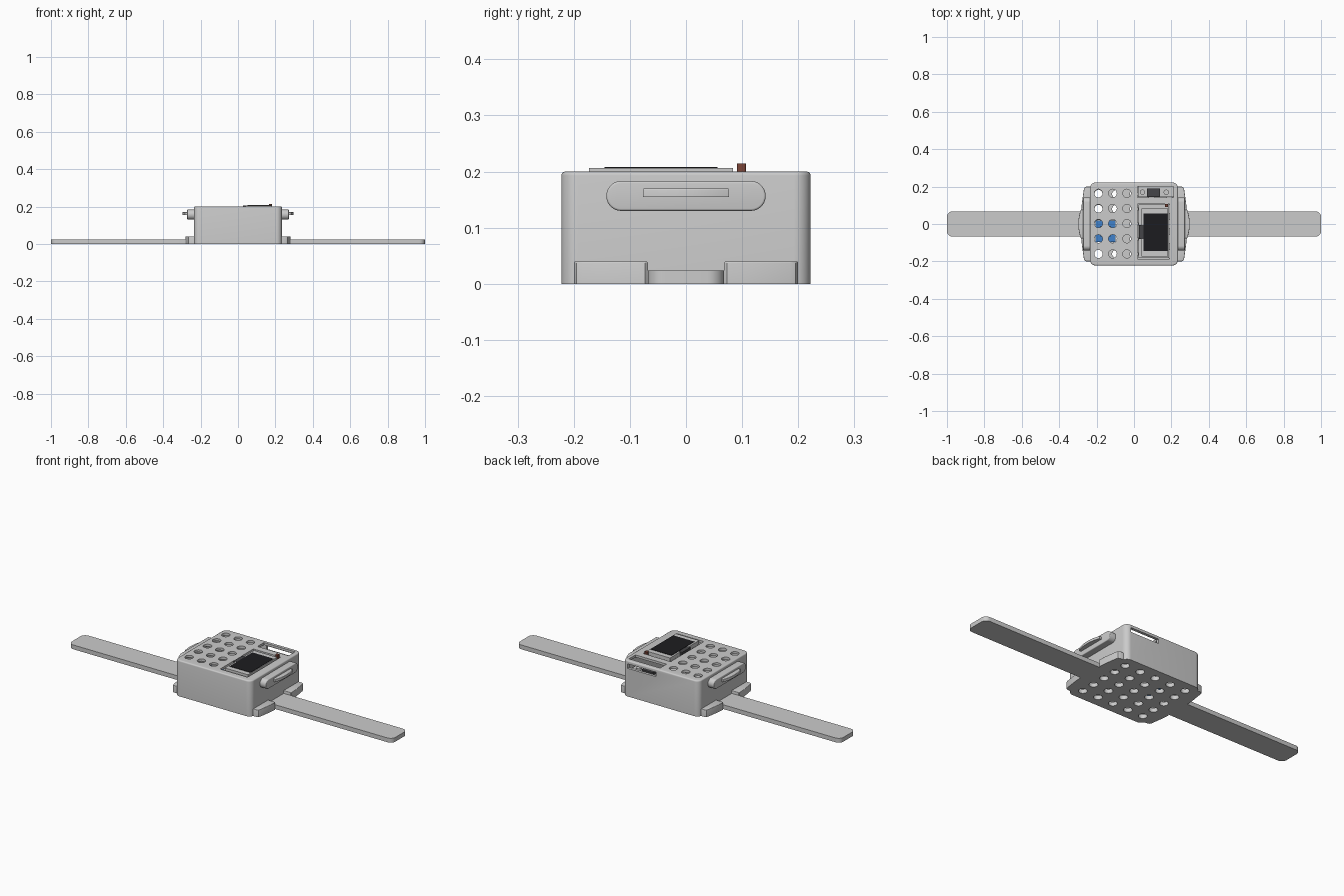
import bpy, bmesh, math
from mathutils import Vector, Matrix

if "Cube" in bpy.data.objects:
    bpy.data.objects.remove(bpy.data.objects["Cube"])


def mat(name, rgb):
    m = bpy.data.materials.new(name)
    m.diffuse_color = (*rgb, 1)
    m.use_nodes = True
    m.node_tree.nodes["Principled BSDF"].inputs["Base Color"].default_value = m.diffuse_color
    return m


BLACK = mat("black", (0.012, 0.012, 0.014))
DARK = mat("dark", (0.06, 0.06, 0.065))
BLUE = mat("blue", (0.05, 0.22, 0.6))
BROWN = mat("brown", (0.2, 0.06, 0.04))


def finish(bm, name, m=None):
    bmesh.ops.recalc_face_normals(bm, faces=bm.faces)
    me = bpy.data.meshes.new(name)
    bm.to_mesh(me)
    bm.free()
    ob = bpy.data.objects.new(name, me)
    bpy.context.collection.objects.link(ob)
    if m:
        me.materials.append(m)
    smooth(ob)
    return ob


def smooth(ob):
    bpy.ops.object.select_all(action='DESELECT')
    ob.select_set(True)
    bpy.context.view_layer.objects.active = ob
    bpy.ops.object.shade_smooth_by_angle(angle=math.radians(35))


def add_box(bm, x, y, z):
    c = Vector((sum(x) / 2, sum(y) / 2, sum(z) / 2))
    s = (abs(x[1] - x[0]), abs(y[1] - y[0]), abs(z[1] - z[0]), 1)
    bmesh.ops.create_cube(bm, size=1, matrix=Matrix.Translation(c) @ Matrix.Diagonal(s))


def add_cyl(bm, x, y, z, r, seg=24):
    bmesh.ops.create_cone(bm, cap_ends=True, segments=seg, radius1=r, radius2=r,
                          depth=z[1] - z[0],
                          matrix=Matrix.Translation((x, y, sum(z) / 2)))


def box(name, x, y, z, r=0, axis=2, rim=0, m=None):
    """Box with edges along one axis rounded by r and the outer cap edge by rim."""
    bm = bmesh.new()
    add_box(bm, x, y, z)
    if r:
        es = [e for e in bm.edges
              if abs((e.verts[0].co - e.verts[1].co).normalized()[axis]) > 0.9]
        bmesh.ops.bevel(bm, geom=es, offset=r, segments=10, profile=0.5, affect='EDGES')
    if rim:
        top = (x, y, z)[axis][1]
        es = [e for e in bm.edges if all(abs(v.co[axis] - top) < 1e-5 for v in e.verts)]
        bmesh.ops.bevel(bm, geom=es, offset=rim, segments=4, profile=0.5, affect='EDGES')
    return finish(bm, name, m)


def prism(name, pts, z, rim=0):
    bm = bmesh.new()
    f = bm.faces.new([bm.verts.new((px, py, z[0])) for px, py in pts])
    ext = bmesh.ops.extrude_face_region(bm, geom=[f])['geom']
    for v in ext:
        if isinstance(v, bmesh.types.BMVert):
            v.co.z = z[1]
    if rim:
        es = [e for e in bm.edges if all(abs(v.co.z - z[1]) < 1e-5 for v in e.verts)]
        bmesh.ops.bevel(bm, geom=es, offset=rim, segments=3, profile=0.5, affect='EDGES')
    return finish(bm, name)


def cut(ob, cutter):
    cutter.hide_render = True
    mod = ob.modifiers.new("cut", 'BOOLEAN')
    mod.operation, mod.solver, mod.object = 'DIFFERENCE', 'EXACT', cutter
    bpy.ops.object.select_all(action='DESELECT')
    bpy.context.view_layer.objects.active = ob
    ob.select_set(True)
    bpy.ops.object.modifier_apply(modifier=mod.name)
    bpy.data.objects.remove(cutter)
    smooth(ob)


# Hollow case
case = box("case", (-0.235, 0.235), (-0.222, 0.222), (0, 0.2), r=0.03, rim=0.007)
cut(case, box("cavity", (-0.22, 0.22), (-0.207, 0.207), (0.022, 0.187), r=0.02))

# Vent holes, screen window, and the top and back charging slots
bm = bmesh.new()
for i in range(3):
    for j in range(5):
        add_cyl(bm, -0.19 + i * 0.076, -0.16 + j * 0.081, (0.17, 0.22), 0.022)
for i in range(5):
    for j in range(5):
        add_cyl(bm, -0.19 + i * 0.095, -0.16 + j * 0.08, (-0.02, 0.04), 0.022)
add_box(bm, (0.02, 0.19), (-0.187, 0.107), (0.178, 0.22))
add_box(bm, (0.02, 0.212), (0.143, 0.2), (0.178, 0.22))
add_box(bm, (0.03, 0.205), (0.2015, 0.24), (0.157, 0.182))
cut(case, finish(bm, "openings"))

for s, side in ((1, "right"), (-1, "left")):
    # Strap half
    bm = bmesh.new()
    add_box(bm, (s * 0.23, s), (-0.068, 0.068), (0, 0.024))
    es = [e for e in bm.edges if all(abs(v.co.x - s) < 1e-5 for v in e.verts)
          and abs(e.verts[0].co.z - e.verts[1].co.z) > 0.01]
    bmesh.ops.bevel(bm, geom=es, offset=0.03, segments=8, profile=0.5, affect='EDGES')
    finish(bm, side + "_strap")
    # Strap lugs
    for t, end in ((1, "back"), (-1, "front")):
        pts = [(0.225, 0.068), (0.276, 0.068), (0.281, 0.073), (0.279, 0.11),
               (0.268, 0.185), (0.264, 0.195), (0.255, 0.2), (0.225, 0.2)]
        prism(f"{side}_{end}_lug", [(s * a, t * b) for a, b in pts], (0, 0.04), rim=0.003)
    # Side grip pad and its curved ridge
    pad = box(side + "_grip_pad", (0.23, 0.272), (-0.142, 0.142), (0.13, 0.183),
              r=0.0262, axis=0, rim=0.004)
    if s < 0:
        pad.data.transform(Matrix.Rotation(math.pi, 4, 'Z'))
    ys = [-0.077 + 0.154 * k / 12 for k in range(13)]
    arc = [(0.298 - 0.014 * (v / 0.077) ** 2, v) for v in ys]
    prism(side + "_grip_ridge",
          [(s * a, b) for a, b in [(0.265, -0.077)] + arc + [(0.265, 0.077)]],
          (0.155, 0.17), rim=0.003)

# Display module: board, glass and ribbon tab
box("display_board", (0.024, 0.186), (-0.183, 0.103), (0.172, 0.182))
box("display_frame", (0.04, 0.183), (-0.173, 0.084), (0.182, 0.206))
box("display_glass", (0.05, 0.18), (-0.145, 0.056), (0.2, 0.208), m=BLACK)
box("display_ribbon", (0.028, 0.05), (-0.08, -0.005), (0.18, 0.2065), m=DARK)
box("display_lead", (0.165, 0.182), (0.091, 0.107), (0.175, 0.214), r=0.004, m=BROWN)
bm = bmesh.new()
for k in range(14):
    add_cyl(bm, 0.032, -0.17 + k * 0.0195, (0.18, 0.19), 0.004, 8)
finish(bm, "display_pins")

# Charging module with terminals and socket
box("charger_board", (0.022, 0.21), (0.145, 0.205), (0.13, 0.14))
box("charger_socket", (0.07, 0.14), (0.148, 0.19), (0.14, 0.156), m=DARK)
bm = bmesh.new()
for cx in (0.045, 0.172):
    add_cyl(bm, cx, 0.17, (0.14, 0.15), 0.014)
finish(bm, "charger_terminals")

# Internal circuit board
box("circuit_board", (-0.205, -0.098), (-0.097, 0.018), (0.08, 0.088), m=BLUE)
box("circuit_chip", (-0.18, -0.125), (-0.068, -0.012), (0.088, 0.1), m=DARK)
